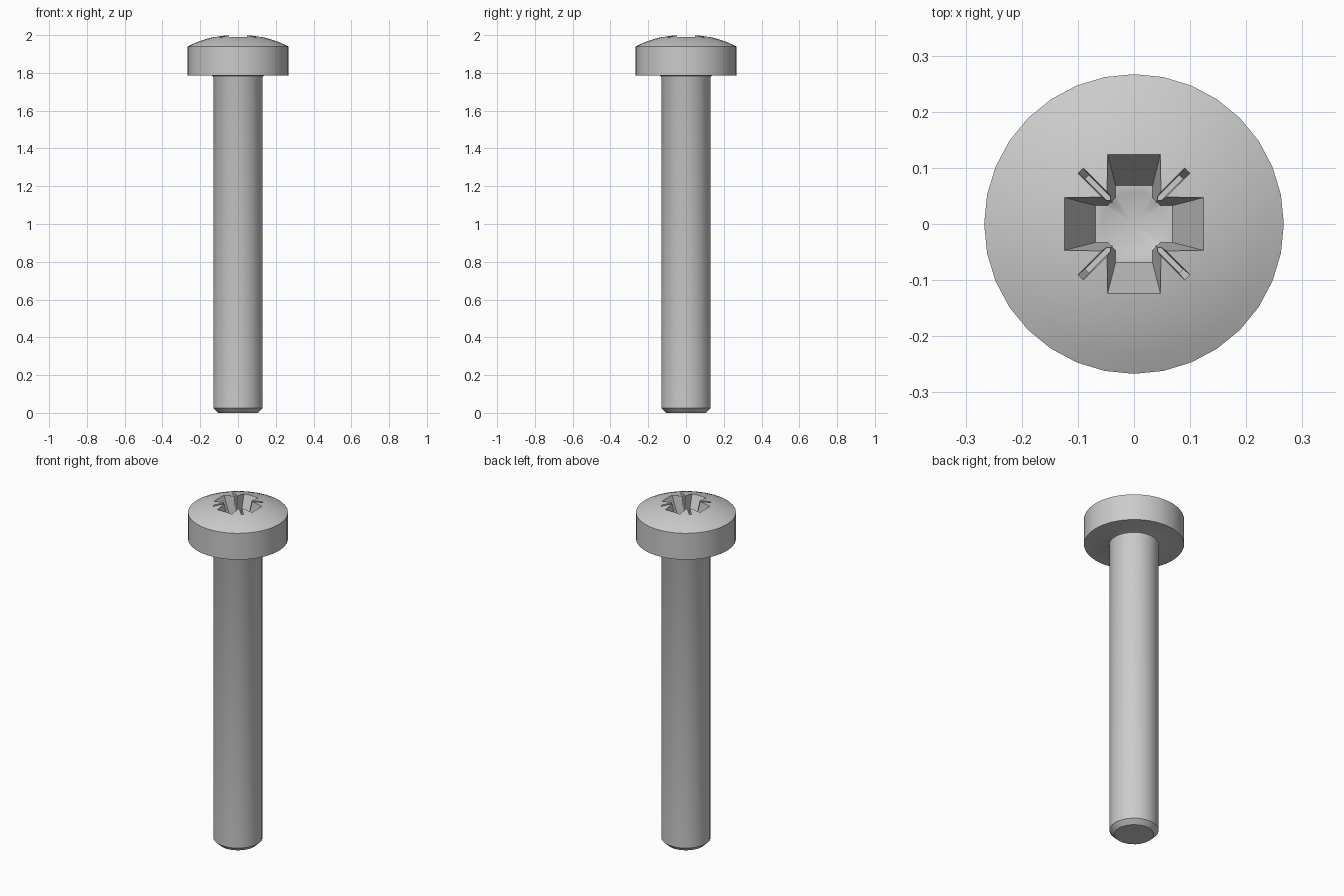
import bpy, bmesh
from math import sin, cos, pi, asin

if "Cube" in bpy.data.objects:
    bpy.data.objects.remove(bpy.data.objects["Cube"])

SEG = 32
FLOOR = 1.86   # floor of the cross recess
TOP = 1.99     # height at which the recess mouth is measured


def make_object(name, bm):
    bmesh.ops.recalc_face_normals(bm, faces=bm.faces[:])
    me = bpy.data.meshes.new(name)
    bm.to_mesh(me)
    bm.free()
    ob = bpy.data.objects.new(name, me)
    bpy.context.collection.objects.link(ob)
    return ob


def lathe(name, profile):
    bm = bmesh.new()
    vs = [bm.verts.new((r, 0, z)) for r, z in profile]
    es = [bm.edges.new(p) for p in zip(vs, vs[1:])]
    bmesh.ops.spin(bm, geom=vs + es, cent=(0, 0, 0), axis=(0, 0, 1),
                   angle=2 * pi, steps=SEG, use_duplicate=False)
    bmesh.ops.remove_doubles(bm, verts=bm.verts[:], dist=1e-5)
    return make_object(name, bm)


def tapered_slot(name, bottom, top, z0, z1, angle):
    """Bar through the axis; bottom/top are (half length, half width)."""
    bm = bmesh.new()
    z2 = 2.03
    k = (z2 - z0) / (z1 - z0)
    top = [b + (t - b) * k for b, t in zip(bottom, top)]
    rings = []
    for (l, w), z in ((bottom, z0), (top, z2)):
        rings.append([bm.verts.new((x * cos(angle) - y * sin(angle),
                                    x * sin(angle) + y * cos(angle), z))
                      for x, y in ((l, w), (-l, w), (-l, -w), (l, -w))])
    a, b = rings
    bm.faces.new(a)
    bm.faces.new(b)
    for i in range(4):
        j = (i + 1) % 4
        bm.faces.new((a[i], a[j], b[j], b[i]))
    return make_object(name, bm)


# Screw body: chamfered shank, small fillet under head, domed pan head
R, edge, rise = 0.267, 1.94, 0.064
dome_r = (R * R + rise * rise) / (2 * rise)
a0 = asin(R / dome_r)
profile = [(0, 0), (0.105, 0), (0.131, 0.025), (0.131, 1.777)]
profile += [(0.139 - 0.008 * cos(t), 1.777 + 0.008 * sin(t)) for t in (pi / 4, pi / 2)]
profile += [(R, 1.785)]
n = 8
for i in range(n + 1):
    t = a0 * (1 - i / n)
    profile.append((dome_r * sin(t), edge + rise - dome_r * (1 - cos(t))))
profile[-1] = (0, edge + rise)
screw = lathe("screw", profile)

# Recess cutters: cross arms, thin diagonal ribs, conical bottom
cutters = []
for k in range(2):
    cutters.append(tapered_slot("cross_cutter", (0.069, 0.033), (0.124, 0.047),
                                FLOOR, TOP, k * pi / 2))
    cutters.append(tapered_slot("rib_cutter", (0.119, 0.005), (0.135, 0.0065),
                                1.945, TOP, pi / 4 + k * pi / 2))
cutters.append(lathe("cone_cutter", [(0, FLOOR - 0.03), (0.057, FLOOR),
                                     (0.057, FLOOR + 0.05), (0, FLOOR + 0.05)]))

bpy.context.view_layer.objects.active = screw
screw.select_set(True)
for c in cutters:
    m = screw.modifiers.new("recess", 'BOOLEAN')
    m.operation = 'DIFFERENCE'
    m.solver = 'EXACT'
    m.object = c
    bpy.ops.object.modifier_apply(modifier=m.name)
for c in cutters:
    bpy.data.objects.remove(c, do_unlink=True)

bpy.ops.object.shade_smooth_by_angle(angle=pi / 6)
